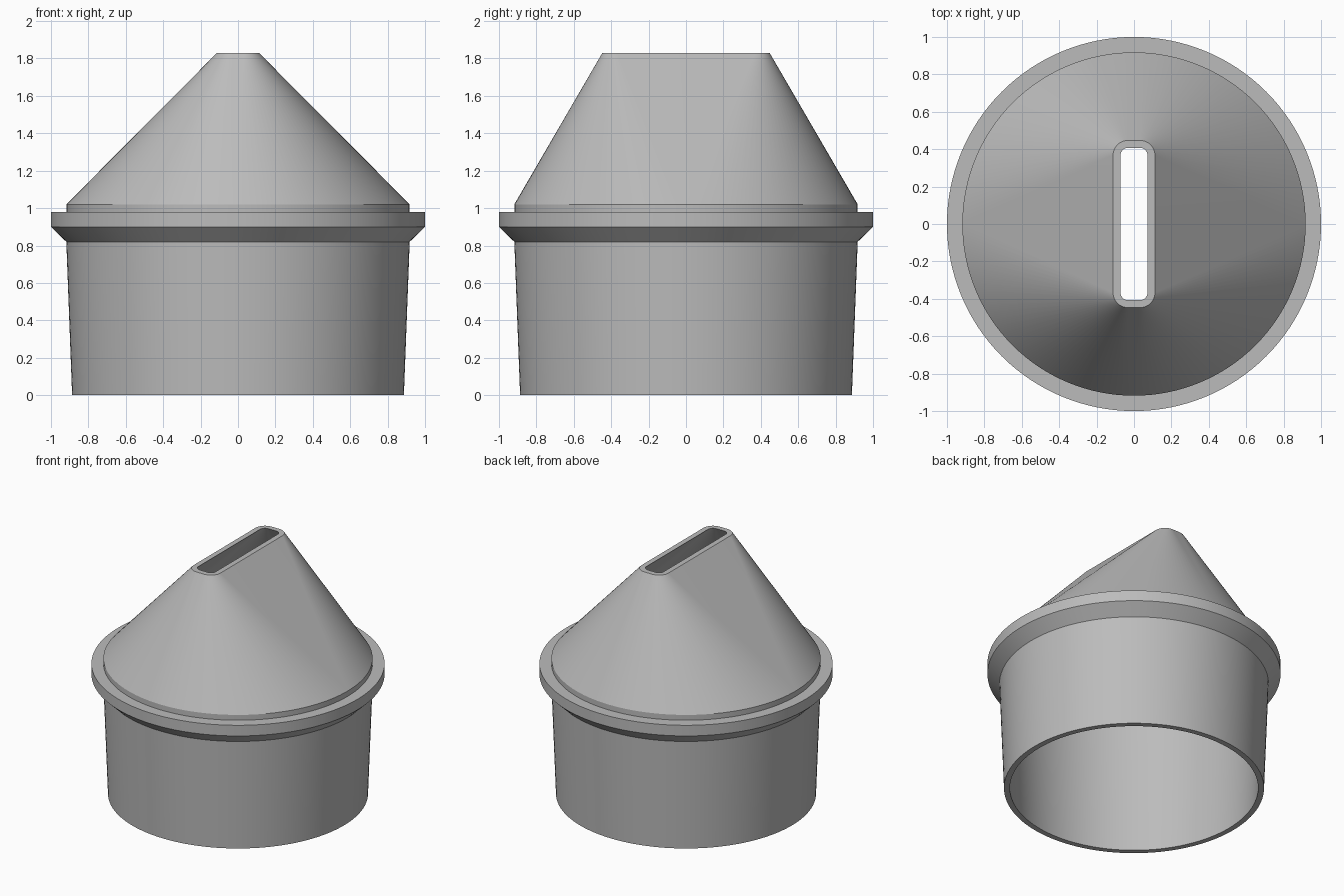
import bpy, bmesh, math

cube = bpy.data.objects.get("Cube")
if cube:
    bpy.data.objects.remove(cube, do_unlink=True)

QUARTER = 32  # segments per quarter turn


def material(name, rgb):
    mat = bpy.data.materials.new(name)
    mat.use_nodes = True
    colour = (*rgb, 1)
    mat.diffuse_color = colour
    mat.node_tree.nodes["Principled BSDF"].inputs["Base Color"].default_value = colour
    return mat


def ring(bm, z, radius, half_x=None, half_y=None):
    """Circle, or a rounded rectangle when half sizes are given."""
    cx = half_x - radius if half_x else 0
    cy = half_y - radius if half_y else 0
    verts = []
    for q, (sx, sy) in enumerate(((1, 1), (-1, 1), (-1, -1), (1, -1))):
        for i in range(QUARTER + 1):
            a = (q + i / QUARTER) * math.pi / 2
            verts.append(bm.verts.new((sx * cx + radius * math.cos(a),
                                       sy * cy + radius * math.sin(a), z)))
    return verts


# Cross-section: up the outside, over the slot rim, down the inside
sections = [
    (0, 0.887), (0.82, 0.918),                    # tapered sleeve
    (0.90, 1.0), (0.98, 1.0), (0.98, 0.918),      # flange
    (1.02, 0.918), (1.83, 0.08, 0.112, 0.447),    # hood up to slot
    (1.83, 0.04, 0.072, 0.407),                   # slot inner edge
    (1.02, 0.878), (0.82, 0.878), (0, 0.847),     # inside walls
]

bm = bmesh.new()
rings = [ring(bm, *s) for s in sections]
for low, high in zip(rings, rings[1:] + rings[:1]):
    count = len(low)
    for i in range(count):
        j = (i + 1) % count
        bm.faces.new((low[i], low[j], high[j], high[i]))
# Merging the doubled circle points turns the flat sides into triangles
bmesh.ops.remove_doubles(bm, verts=bm.verts, dist=0.0001)
bmesh.ops.recalc_face_normals(bm, faces=bm.faces)

mesh = bpy.data.meshes.new("slotted_nozzle_cap")
bm.to_mesh(mesh)
bm.free()
mesh.materials.append(material("plain grey", (0.5, 0.5, 0.5)))
cap = bpy.data.objects.new("slotted_nozzle_cap", mesh)
bpy.context.collection.objects.link(cap)

bpy.ops.object.select_all(action="DESELECT")
cap.select_set(True)
bpy.context.view_layer.objects.active = cap
bpy.ops.object.shade_smooth_by_angle(angle=math.radians(30))
